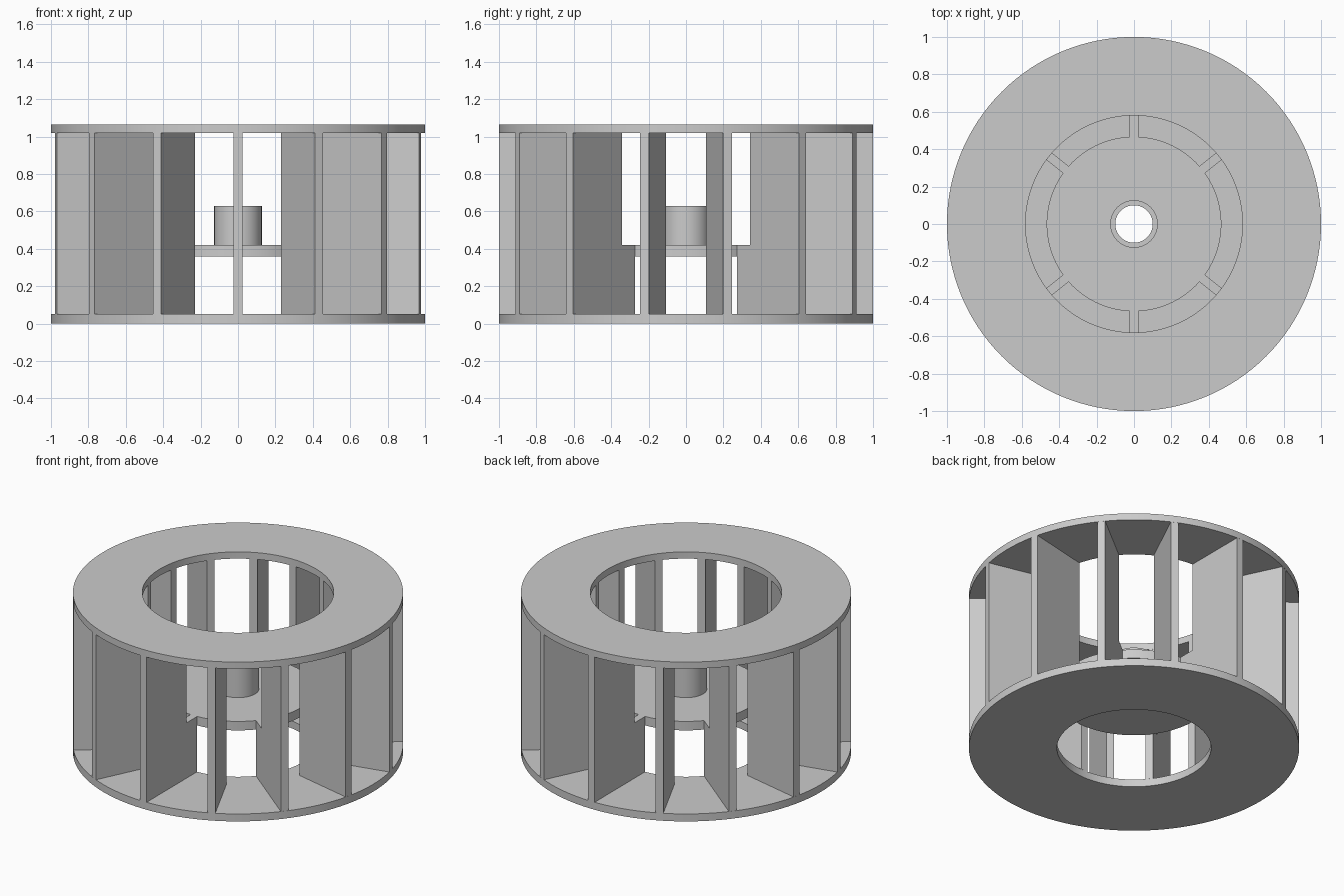
import bpy
import bmesh
import math
from mathutils import Matrix

if "Cube" in bpy.data.objects:
    bpy.data.objects.remove(bpy.data.objects["Cube"])

GREY = (0.6, 0.6, 0.6, 1.0)
metal = bpy.data.materials.new("plain_grey")
metal.use_nodes = True
metal.diffuse_color = GREY
metal.node_tree.nodes["Principled BSDF"].inputs["Base Color"].default_value = GREY

SEGMENTS = 128
BLADES = 14
HALF = 0.024          # half blade thickness
BASE_TOP, RIM_BOTTOM, HEIGHT = 0.05, 1.02, 1.065
R_OPEN, R_DISK, R_BORE = 0.58, 0.467, 0.1


def finish(name, bm):
    bmesh.ops.recalc_face_normals(bm, faces=bm.faces)
    mesh = bpy.data.meshes.new(name)
    bm.to_mesh(mesh)
    bm.free()
    mesh.materials.append(metal)
    obj = bpy.data.objects.new(name, mesh)
    bpy.context.collection.objects.link(obj)
    return obj


def lathe(name, profile):
    """Spin a closed (radius, height) profile about the z axis."""
    bm = bmesh.new()
    verts = [bm.verts.new((r, 0, z)) for r, z in profile]
    edges = [bm.edges.new((verts[i - 1], verts[i])) for i in range(len(verts))]
    bmesh.ops.spin(bm, geom=verts + edges, cent=(0, 0, 0), axis=(0, 0, 1),
                   angle=math.tau, steps=SEGMENTS, use_merge=True)
    bmesh.ops.remove_doubles(bm, verts=bm.verts, dist=1e-5)
    obj = finish(name, bm)
    bpy.ops.object.select_all(action='DESELECT')
    obj.select_set(True)
    bpy.context.view_layer.objects.active = obj
    bpy.ops.object.shade_smooth_by_angle(angle=math.radians(30))
    return obj


def ring(name, r_in, r_out, z0, z1):
    return lathe(name, [(r_in, z0), (r_out, z0), (r_out, z1), (r_in, z1)])


def blade(name, profile, angle):
    """Thicken a (radius, height) outline and turn it to its place."""
    bm = bmesh.new()
    face = bm.faces.new([bm.verts.new((r, -HALF, z)) for r, z in profile])
    grown = bmesh.ops.extrude_face_region(bm, geom=[face])["geom"]
    bmesh.ops.translate(bm, vec=(0, 2 * HALF, 0),
                        verts=[v for v in grown if isinstance(v, bmesh.types.BMVert)])
    bm.transform(Matrix.Rotation(angle, 4, 'Z'))
    return finish(name, bm)


# End rings
ring("bottom_ring", R_DISK, 1.0, 0.0, BASE_TOP)
ring("top_ring", R_OPEN, 1.0, RIM_BOTTOM, HEIGHT)

# Hub: a flat disk with a raised collar and an open bore
DISK_LOW, DISK_TOP, COLLAR_TOP, R_COLLAR = 0.36, 0.42, 0.63, 0.127
lathe("hub_disk", [(R_BORE, DISK_LOW), (R_DISK, DISK_LOW), (R_DISK, DISK_TOP),
                   (R_COLLAR, DISK_TOP), (R_COLLAR, COLLAR_TOP), (R_BORE, COLLAR_TOP)])

# Radial blades; six of them step inwards to carry the hub disk
r_tip = math.sqrt(1 - HALF ** 2) - 0.0005
r_root = math.sqrt(R_DISK ** 2 - HALF ** 2)
plain = [(R_OPEN, BASE_TOP), (r_tip, BASE_TOP), (r_tip, RIM_BOTTOM), (R_OPEN, RIM_BOTTOM)]
stepped = [(r_root, BASE_TOP)] + plain[1:] + [(R_OPEN, DISK_TOP), (r_root, DISK_TOP)]
carriers = {0, 2, 5, 7, 9, 12}

for i in range(BLADES):
    turn = math.pi / 2 - i * math.tau / BLADES
    if i in carriers:
        blade(f"support_blade_{i}", stepped, turn)
    else:
        blade(f"blade_{i}", plain, turn)
